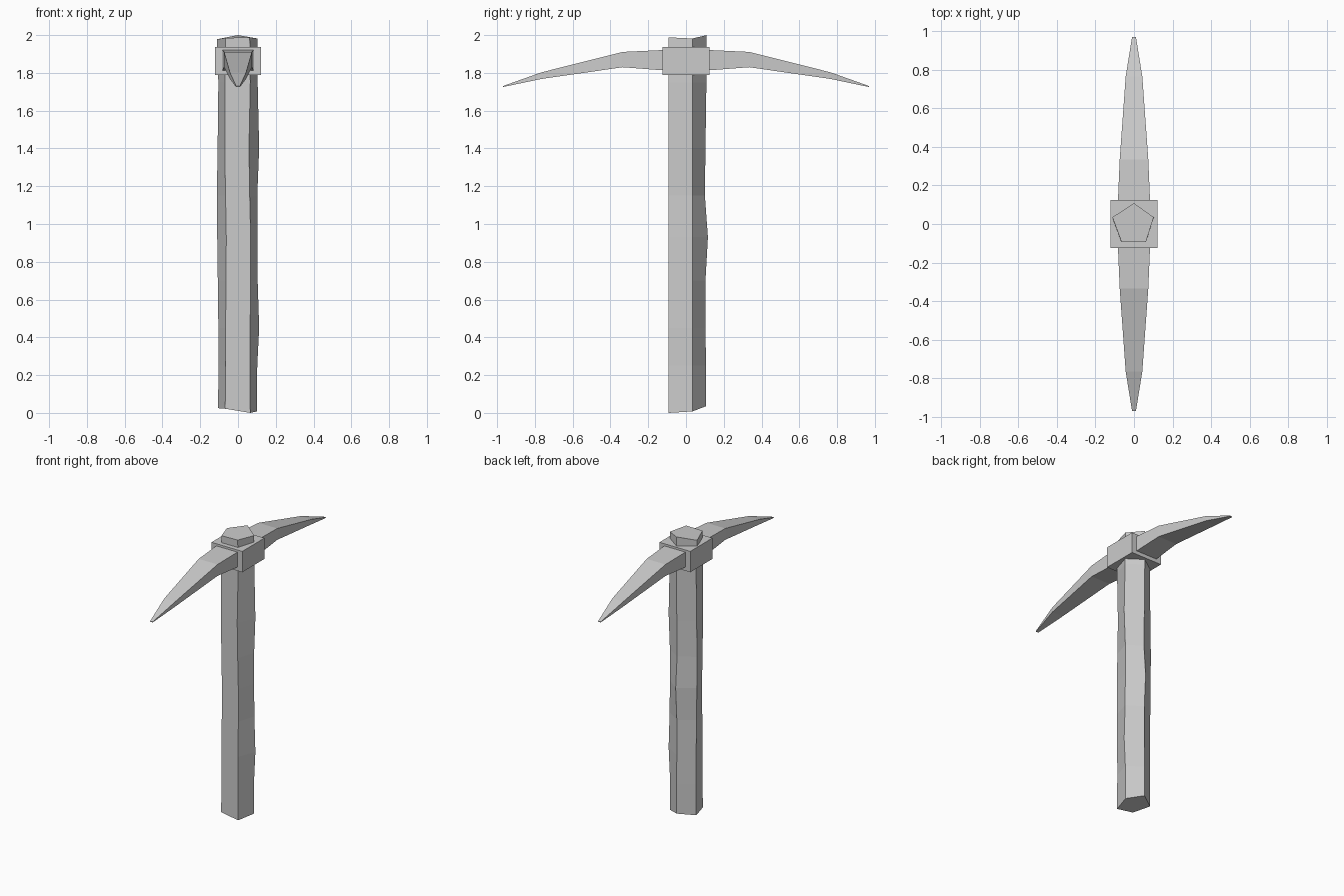
import bpy, bmesh

if "Cube" in bpy.data.objects:
    bpy.data.objects.remove(bpy.data.objects["Cube"])


def make_object(name, bm):
    bmesh.ops.recalc_face_normals(bm, faces=bm.faces[:])
    mesh = bpy.data.meshes.new(name)
    bm.to_mesh(mesh)
    bm.free()
    obj = bpy.data.objects.new(name, mesh)
    bpy.context.collection.objects.link(obj)
    return obj


def loft(name, rings):
    """Skin a list of equal-length point rings and cap both ends."""
    bm = bmesh.new()
    loops = [[bm.verts.new(p) for p in ring] for ring in rings]
    n = len(loops[0])
    for a, b in zip(loops, loops[1:]):
        for i in range(n):
            j = (i + 1) % n
            bm.faces.new((a[i], a[j], b[j], b[i]))
    bm.faces.new(loops[0])
    bm.faces.new(loops[-1])
    return make_object(name, bm)


# Rough five-sided handle: height, back y, right x, front right x, front left x, left x
sections = [
    (0.00, 0.105, 0.100, 0.065, -0.068, -0.105),
    (0.25, 0.106, 0.102, 0.063, -0.065, -0.104),
    (0.45, 0.103, 0.112, 0.064, -0.066, -0.104),
    (0.70, 0.103, 0.104, 0.067, -0.063, -0.107),
    (0.93, 0.116, 0.102, 0.067, -0.062, -0.110),
    (1.15, 0.100, 0.102, 0.062, -0.066, -0.112),
    (1.40, 0.103, 0.112, 0.058, -0.070, -0.108),
    (1.75, 0.108, 0.104, 0.065, -0.070, -0.104),
    (2.00, 0.108, 0.102, 0.062, -0.065, -0.112),
]
# Uneven cut at both ends, one height offset per corner
end_cut = {0.0: (0.035, 0.008, 0.0, 0.022, 0.025),
           2.0: (0.0, -0.018, -0.012, -0.015, -0.022)}
rings = []
for z, back, right, fr, fl, left in sections:
    cut = end_cut.get(z, (0,) * 5)
    outline = [(0, back), (right, 0.035), (fr, -0.092), (fl, -0.092), (left, 0.035)]
    rings.append([(x, y, z + c) for (x, y), c in zip(outline, cut)])
handle = loft("handle", rings)

# Square collar around the handle
bm = bmesh.new()
bmesh.ops.create_cube(bm, size=1)
bmesh.ops.scale(bm, vec=(0.242, 0.25, 0.148), verts=bm.verts[:])
bmesh.ops.translate(bm, vec=(0, 0, 1.862), verts=bm.verts[:])
make_object("collar", bm)

# Curved pick blades: distance, half width, bottom z, top z
blade = [(0.10, 0.084, 1.812, 1.922),
         (0.335, 0.074, 1.83, 1.911),
         (0.765, 0.043, 1.768, 1.803),
         (0.97, 0.010, 1.725, 1.730)]
for name, s in (("front_blade", -1), ("back_blade", 1)):
    loft(name, [[(-w, s * d, lo), (w, s * d, lo), (w, s * d, hi), (-w, s * d, hi)]
                for d, w, lo, hi in blade])
